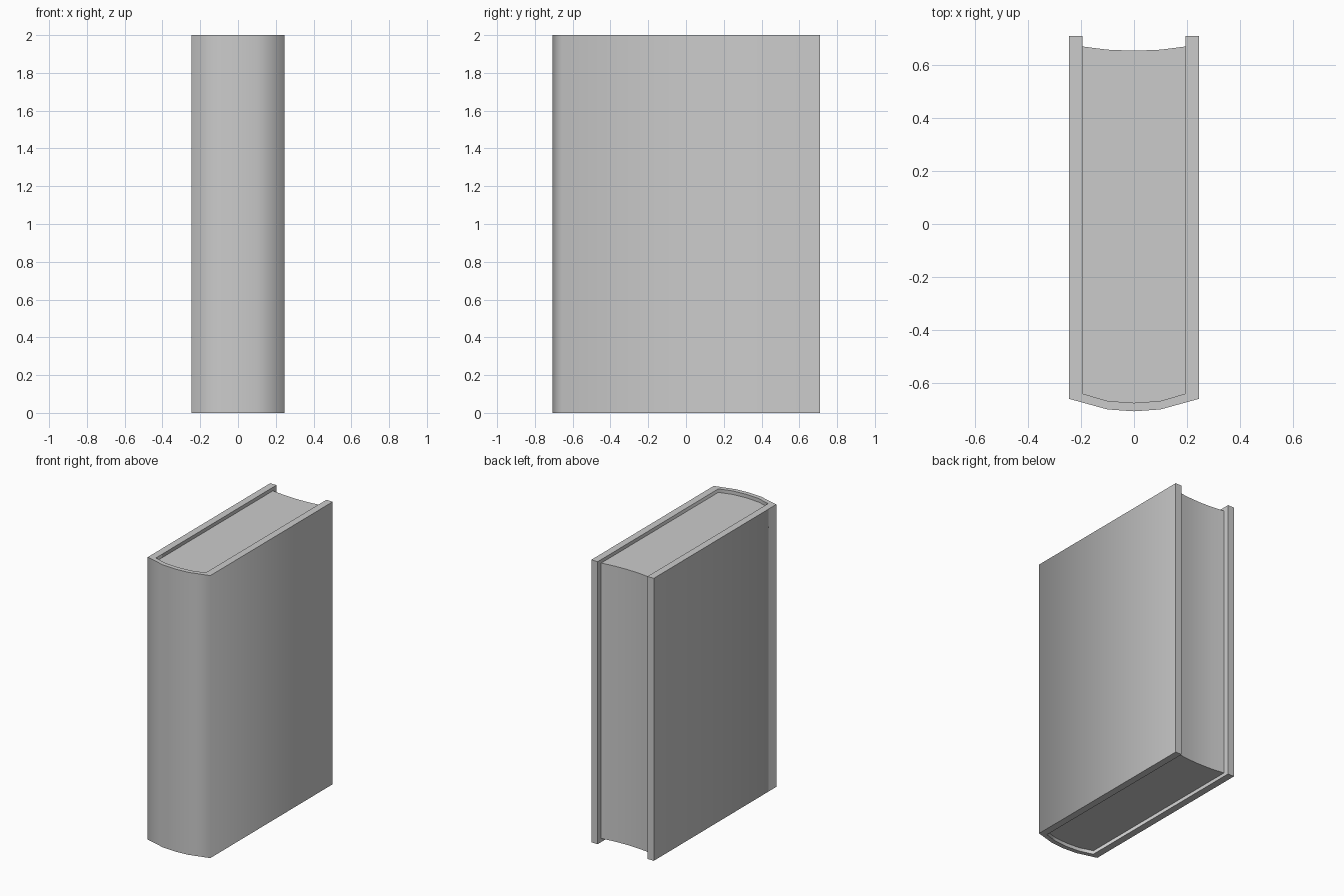
import bpy, bmesh, math

if "Cube" in bpy.data.objects:
    bpy.data.objects.remove(bpy.data.objects["Cube"])


def material(name, grey):
    mat = bpy.data.materials.new(name)
    mat.diffuse_color = (grey, grey, grey, 1)
    mat.use_nodes = True
    mat.node_tree.nodes["Principled BSDF"].inputs["Base Color"].default_value = mat.diffuse_color
    return mat


def mirrored(half):
    """Complete a left-half profile that ends on the centre line."""
    return half + [(-x, y) for x, y in reversed(half[:-1])]


def extrude_strip(name, side_a, side_b, z0, z1, mat, smooth_angle):
    """Solid between two matching profiles, extruded from z0 to z1."""
    bm = bmesh.new()
    rings = [[[bm.verts.new((x, y, z)) for x, y in side] for side in (side_a, side_b)]
             for z in (z0, z1)]
    (a0, b0), (a1, b1) = rings
    for i in range(len(side_a) - 1):
        j = i + 1
        bm.faces.new((a0[i], a0[j], a1[j], a1[i]))
        bm.faces.new((b0[j], b0[i], b1[i], b1[j]))
        bm.faces.new((a0[j], a0[i], b0[i], b0[j]))
        bm.faces.new((a1[i], a1[j], b1[j], b1[i]))
    for i in (0, -1):
        bm.faces.new((a0[i], a1[i], b1[i], b0[i]))
    bmesh.ops.recalc_face_normals(bm, faces=bm.faces)
    mesh = bpy.data.meshes.new(name)
    bm.to_mesh(mesh)
    bm.free()
    mesh.materials.append(mat)
    obj = bpy.data.objects.new(name, mesh)
    bpy.context.collection.objects.link(obj)
    bpy.context.view_layer.objects.active = obj
    obj.select_set(True)
    bpy.ops.object.shade_smooth_by_angle(angle=math.radians(smooth_angle))
    obj.select_set(False)
    return obj


grey = material("plain_grey", 0.6)

# Cover: two boards joined by a rounded spine
outer = mirrored([(-0.245, 0.71), (-0.245, -0.66), (-0.1, -0.70), (0, -0.707)])
inner = mirrored([(-0.195, 0.71), (-0.195, -0.64), (-0.1, -0.668), (0, -0.675)])
extrude_strip("cover", outer, inner, 0, 2, grey, 80)

# Page block: rounded at the spine, hollowed at the fore edge
spine_edge = inner[1:-1]
fore_edge = mirrored([(-0.195, 0.67), (-0.1, 0.658), (0, 0.654)])
extrude_strip("pages", spine_edge, fore_edge, 0.025, 1.975, grey, 30)
